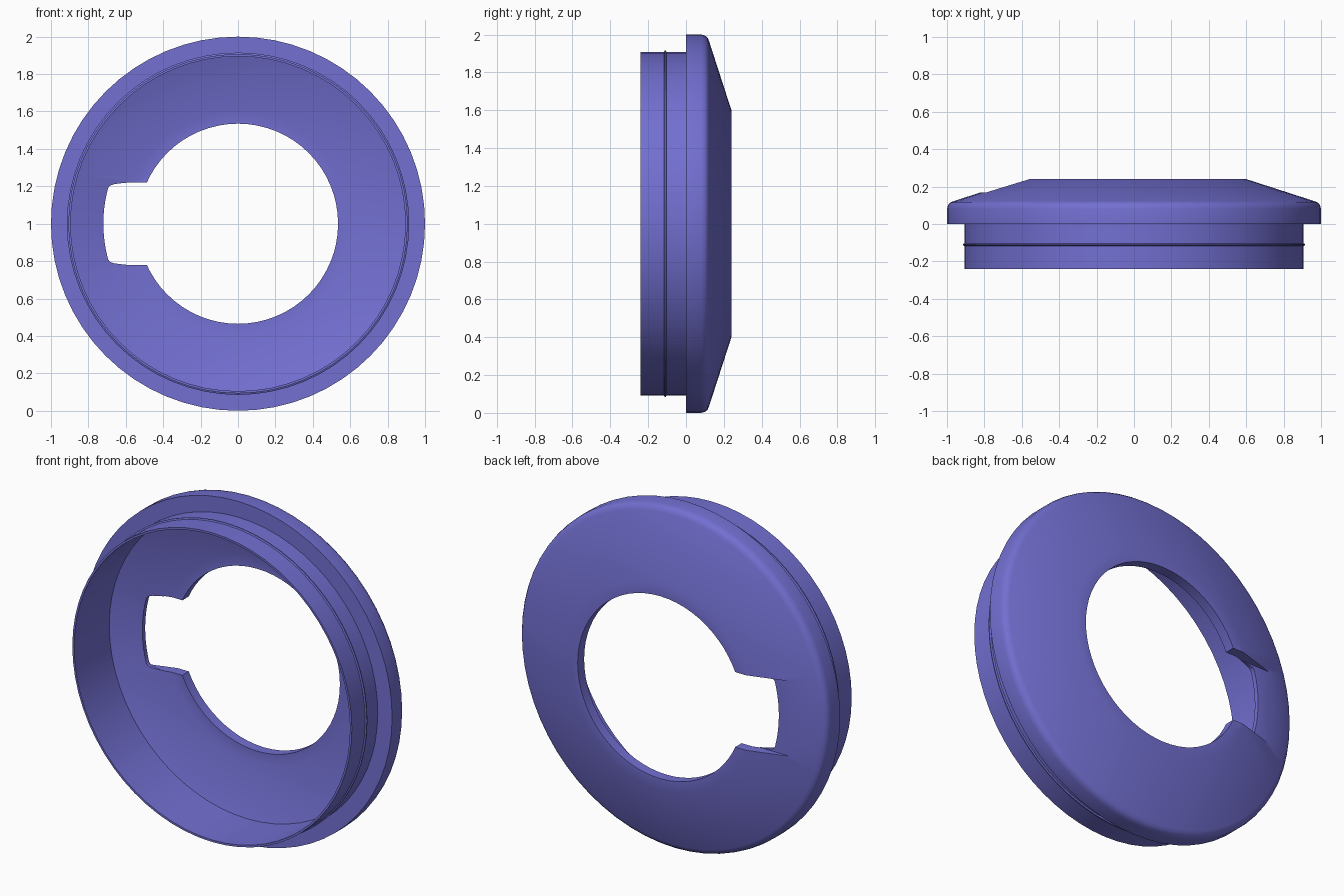
import bpy, bmesh, math

cube = bpy.data.objects.get("Cube")
if cube:
    bpy.data.objects.remove(cube, do_unlink=True)

SEGMENTS = 64
CENTRE_Z = 1.0

violet = bpy.data.materials.new("violet_plastic")
violet.use_nodes = True
violet.diffuse_color = (0.17, 0.16, 0.64, 1)
violet.node_tree.nodes["Principled BSDF"].inputs["Base Color"].default_value = violet.diffuse_color


def make_object(name, bm):
    bmesh.ops.recalc_face_normals(bm, faces=bm.faces)
    mesh = bpy.data.meshes.new(name)
    bm.to_mesh(mesh)
    bm.free()
    mesh.materials.append(violet)
    obj = bpy.data.objects.new(name, mesh)
    bpy.context.collection.objects.link(obj)
    return obj


def revolve(name, profile):
    """Turn a closed (radius, y) profile about the y axis."""
    bm = bmesh.new()
    rings = []
    for i in range(SEGMENTS):
        a = math.tau * i / SEGMENTS
        rings.append([bm.verts.new((r * math.cos(a), y, CENTRE_Z + r * math.sin(a)))
                      for r, y in profile])
    n = len(profile)
    for i, ring in enumerate(rings):
        nxt = rings[(i + 1) % SEGMENTS]
        for j in range(n):
            k = (j + 1) % n
            bm.faces.new((ring[j], ring[k], nxt[k], nxt[j]))
    return make_object(name, bm)


def prism(name, outline, y0, y1):
    """Extrude an (x, z) outline along y."""
    bm = bmesh.new()
    face = bm.faces.new([bm.verts.new((x, y0, CENTRE_Z + z)) for x, z in outline])
    out = bmesh.ops.extrude_face_region(bm, geom=[face])
    moved = [v for v in out["geom"] if isinstance(v, bmesh.types.BMVert)]
    bmesh.ops.translate(bm, verts=moved, vec=(0, y1 - y0, 0))
    return make_object(name, bm)


# Thin ring shell: sleeve, small bead, flange, rounded rim, cone, flat lip
ring = revolve("ring_cover", [
    (0.895, -0.24), (0.907, -0.24),
    (0.907, -0.117), (0.915, -0.113), (0.915, -0.107), (0.907, -0.103),
    (0.907, 0), (1, 0),
    (1, 0.08), (0.995, 0.1), (0.984, 0.114), (0.965, 0.122),
    (0.6, 0.24), (0.535, 0.24), (0.535, 0.18), (0.6, 0.18), (0.895, 0.085)])

# Notch through the shell, with an arc end and rounded corners
side = [(-0.3, 0.217), (-0.62, 0.217), (-0.66, 0.212), (-0.682, 0.205)]
arc = [(-0.72 * math.cos(a), 0.72 * math.sin(a))
       for a in (0.27 - 0.54 * i / 10 for i in range(11))]
notch = prism("notch_cutter", side + arc + [(x, -z) for x, z in reversed(side)], 0.0, 0.4)

# Shallow flat recess at the outer end of the notch
recess = prism("recess_cutter",
               [(-0.3, 0.22), (-0.95, 0.22), (-0.95, -0.22), (-0.3, -0.22)], 0.168, 0.4)

bpy.context.view_layer.objects.active = ring
ring.select_set(True)
for cutter in (notch, recess):
    mod = ring.modifiers.new(cutter.name, "BOOLEAN")
    mod.operation = "DIFFERENCE"
    mod.solver = "EXACT"
    mod.object = cutter
    bpy.ops.object.modifier_apply(modifier=mod.name)
    bpy.data.objects.remove(cutter, do_unlink=True)

bpy.ops.object.shade_smooth_by_angle(angle=math.radians(30))
